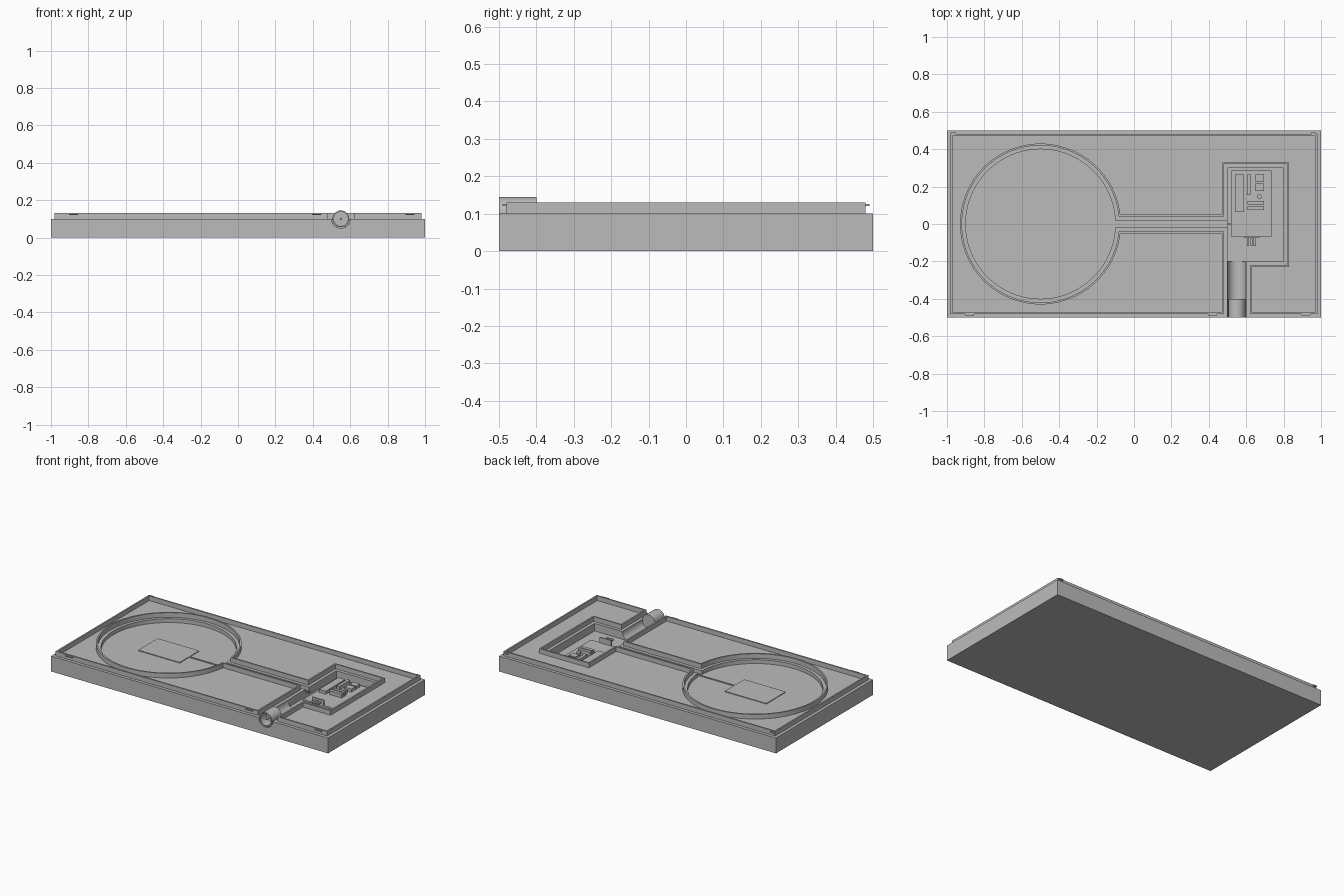
import bpy, bmesh, math
from mathutils import Matrix, Vector

old = bpy.data.objects.get("Cube")
if old:
    bpy.data.objects.remove(old, do_unlink=True)

GREY = (0.5, 0.5, 0.5)
grey = bpy.data.materials.new("plain_grey")
grey.use_nodes = True
grey.diffuse_color = (*GREY, 1)
grey.node_tree.nodes["Principled BSDF"].inputs["Base Color"].default_value = (*GREY, 1)


def finish(name, bm):
    mesh = bpy.data.meshes.new(name)
    bm.to_mesh(mesh)
    bm.free()
    mesh.materials.append(grey)
    ob = bpy.data.objects.new(name, mesh)
    bpy.context.collection.objects.link(ob)
    return ob


def box(name, x0, x1, y0, y1, z0, z1):
    bm = bmesh.new()
    centre = Vector((x0 + x1, y0 + y1, z0 + z1)) / 2
    size = Matrix.Diagonal((x1 - x0, y1 - y0, z1 - z0, 1))
    bmesh.ops.create_cube(bm, size=1, matrix=Matrix.Translation(centre) @ size)
    return finish(name, bm)


def cylinder(name, centre, radius, length, along_y=False, sides=48):
    bm = bmesh.new()
    turn = Matrix.Rotation(math.pi / 2 if along_y else 0, 4, 'X')
    bmesh.ops.create_cone(bm, cap_ends=True, segments=sides, radius1=radius, radius2=radius,
                          depth=length, matrix=Matrix.Translation(centre) @ turn)
    return finish(name, bm)


def combine(target, others, operation):
    # Apply each boolean, then remove its helper
    bpy.context.view_layer.objects.active = target
    for other in others:
        other.hide_render = True
        mod = target.modifiers.new("combine", 'BOOLEAN')
        mod.operation = operation
        mod.solver = 'EXACT'
        mod.object = other
        bpy.ops.object.modifier_apply(modifier=mod.name)
        bpy.data.objects.remove(other, do_unlink=True)


def smooth(ob):
    bpy.ops.object.select_all(action='DESELECT')
    ob.select_set(True)
    bpy.context.view_layer.objects.active = ob
    bpy.ops.object.shade_smooth_by_angle(angle=math.radians(30))


def track(grow, z0, z1, front):
    # Outline of disc, channel, board bay and connector slot, grown outwards
    g = grow
    return [
        cylinder("disc_area", (-0.5, 0, (z0 + z1) / 2), 0.4 + g, z1 - z0, sides=96),
        box("channel_area", -0.3, 0.6, -0.02 - g, 0.02 + g, z0, z1),
        box("bay_area", 0.5 - g, 0.8 + g, -0.2 - g, 0.3 + g, z0, z1),
        box("slot_area", 0.5 - g, 0.6 + g, front, 0, z0, z1),
    ]


BOARD, DISC, TOP, RIM = 0.05, 0.075, 0.1, 0.13

# Base slab with recesses
base = box("base_slab", -1, 1, -0.5, 0.5, 0, TOP)
combine(base, [
    cylinder("disc_recess", (-0.5, 0, DISC + 0.1), 0.4, 0.2, sides=96),
    box("channel_recess", -0.3, 0.6, -0.02, 0.02, DISC, 0.2),
    box("bay_recess", 0.5, 0.8, -0.2, 0.3, BOARD, 0.2),
    cylinder("connector_trough", (0.55, -0.39, TOP), 0.05, 0.4, True),
], 'DIFFERENCE')
smooth(base)

# Raised rim and track walls
walls = box("raised_walls", -0.98, 0.98, -0.48, 0.48, TOP, RIM)
combine(walls, [box("rim_hole", -0.97, 0.97, -0.47, 0.47, 0, 0.3)], 'DIFFERENCE')
combine(walls, track(0.03, TOP, RIM, -0.475), 'UNION')
combine(walls, track(0.02, 0, 0.3, -0.6), 'DIFFERENCE')
smooth(walls)

# Snap tabs around the rim
for i, x in enumerate((-0.88, 0.42, 0.92)):
    box(f"front_tab_{i + 1}", x - 0.024, x + 0.024, -0.49, -0.475, 0.12, 0.126)
for side, x in (("right", -0.965), ("left", 0.96)):
    box(f"back_tab_{side}", x - 0.014, x + 0.014, 0.475, 0.49, 0.12, 0.126)

# Sensor plate and its cable
box("sensor_plate", -0.65, -0.35, -0.1, 0.1, DISC, DISC + 0.005)
box("sensor_cable", -0.35, 0.52, -0.004, 0.004, DISC, DISC + 0.005)

# Barrel connector with recessed end and pin
barrel = cylinder("barrel_connector", (0.55, -0.45, TOP), 0.045, 0.1, True)
combine(barrel, [cylinder("barrel_bore", (0.55, -0.5, TOP), 0.038, 0.12, True)], 'DIFFERENCE')
smooth(barrel)
smooth(cylinder("barrel_pin", (0.55, -0.465, TOP), 0.006, 0.06, True, 16))

# Circuit board and its components
top = BOARD + 0.01
box("circuit_board", 0.52, 0.735, -0.07, 0.285, BOARD, top)
parts = {
    "long_chip": (0.54, 0.588, 0.065, 0.265, 0.02),
    "narrow_header": (0.604, 0.623, 0.155, 0.265, 0.025),
    "upper_chip": (0.647, 0.695, 0.227, 0.265, 0.02),
    "lower_chip": (0.647, 0.695, 0.176, 0.217, 0.02),
    "upper_strip": (0.607, 0.695, 0.104, 0.123, 0.025),
    "lower_strip": (0.607, 0.695, 0.075, 0.096, 0.025),
    "pin_block": (0.587, 0.67, -0.074, -0.066, 0.035),
}
for name, (x0, x1, y0, y1, h) in parts.items():
    box(name, x0, x1, y0, y1, top, top + h)
smooth(cylinder("capacitor", (0.671, 0.147, top + 0.01), 0.013, 0.02, sides=24))
for i in range(3):
    x = 0.61 + i * 0.018
    box(f"lead_{i + 1}", x - 0.006, x + 0.006, -0.118, -0.072, top + 0.012, top + 0.022)
